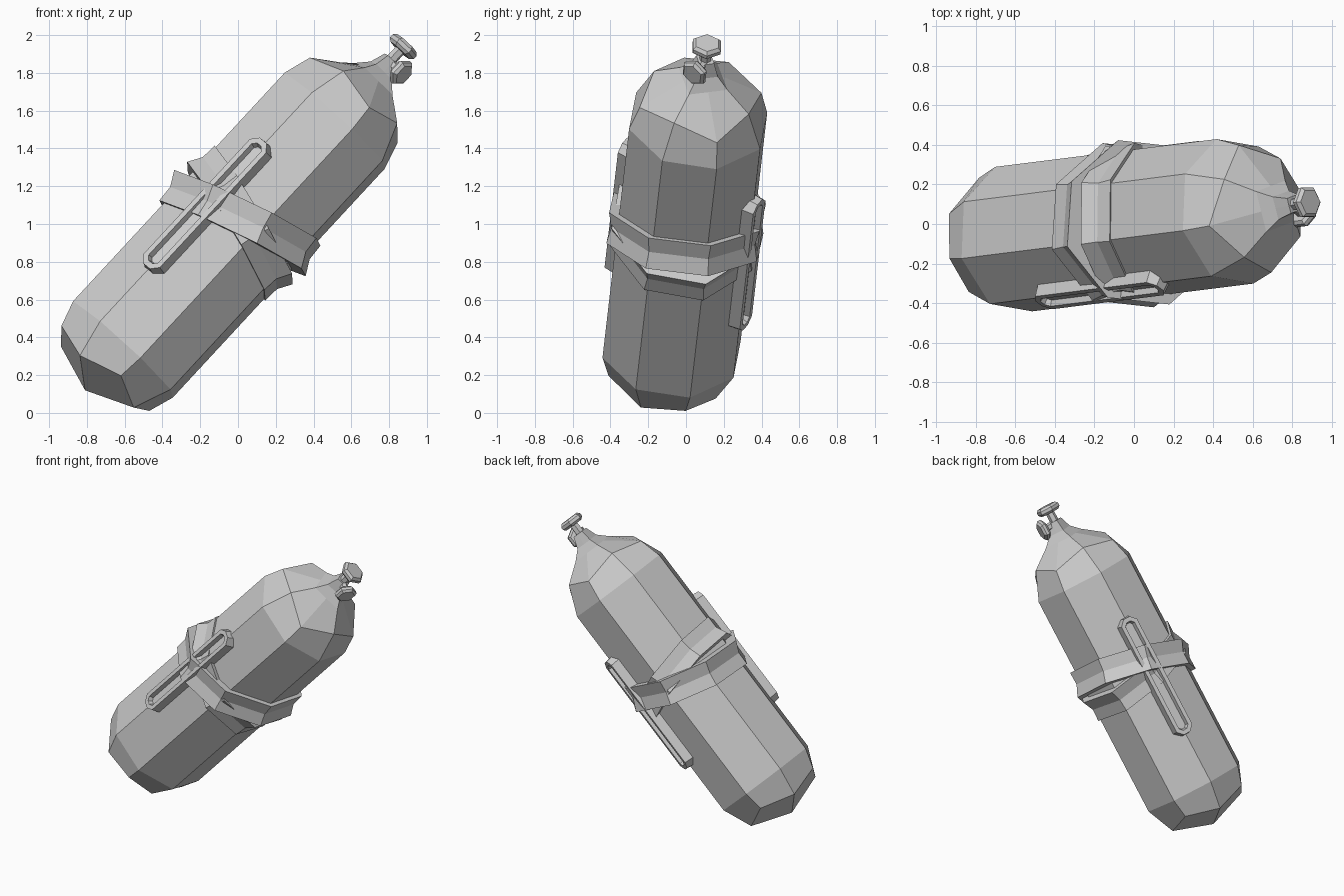
import bpy, bmesh
from math import sin, cos, radians
from mathutils import Matrix, Vector

cube = bpy.data.objects.get("Cube")
if cube:
    bpy.data.objects.remove(cube, do_unlink=True)

steel = bpy.data.materials.new("grey_steel")
steel.use_nodes = True
GREY = (0.6, 0.6, 0.6, 1)
steel.diffuse_color = GREY
steel.node_tree.nodes["Principled BSDF"].inputs["Base Color"].default_value = GREY

# Tilted frame: local z runs along the tank
axis = Vector((0.677, 0.085, 0.731)).normalized()
side = Vector((0.734, 0, -0.68))
side = (side - axis * side.dot(axis)).normalized()
TILT = Matrix((side, axis.cross(side), axis)).transposed().to_4x4()
TILT.translation = (0, 0, 0.994)

ANGLES = [15 + 45 * i for i in range(8)]


def polar(r, angle, z=0):
    return Vector((r * cos(radians(angle)), r * sin(radians(angle)), z))


def finish(name, bm, local=Matrix()):
    bmesh.ops.recalc_face_normals(bm, faces=bm.faces)
    mesh = bpy.data.meshes.new(name)
    bm.to_mesh(mesh)
    bm.free()
    mesh.materials.append(steel)
    obj = bpy.data.objects.new(name, mesh)
    bpy.context.collection.objects.link(obj)
    obj.matrix_world = TILT @ local
    return obj


def bridge(bm, a, b):
    n = len(a)
    for i in range(n):
        bm.faces.new((a[i], a[(i + 1) % n], b[(i + 1) % n], b[i]))


def loft(name, rings, local=Matrix(), closed=False):
    """Join rings of points; cap the ends, or close the loop of rings."""
    bm = bmesh.new()
    loops = [[bm.verts.new(p) for p in ring] for ring in rings]
    for a, b in zip(loops, loops[1:]):
        bridge(bm, a, b)
    if closed:
        bridge(bm, loops[-1], loops[0])
    else:
        bm.faces.new(loops[0])
        bm.faces.new(loops[-1])
    return finish(name, bm, local)


def lathe(name, profile, sides, start=0, local=Matrix()):
    step = 360 / sides
    return loft(name, [[polar(r, start + step * i, z) for i in range(sides)]
                       for r, z in profile], local)


# Tank body: each ring alternates between two radii and heights
SECTIONS = [  # even radius, even height, odd radius, odd height
    (0.335, -1.037, 0.29, -1.10),
    (0.38, -0.90, 0.38, -0.90),
    (0.38, 0.755, 0.38, 0.755),
    (0.335, 0.905, 0.29, 0.96),
    (0.106, 1.06, 0.15, 1.06),
    (0.06, 1.12, 0.085, 1.12),
    (0.04, 1.20, 0.055, 1.20),
]
bm = bmesh.new()
loops = []
for r0, z0, r1, z1 in SECTIONS:
    loops.append([bm.verts.new(polar(r1, a, z1) if i % 2 else polar(r0, a, z0))
                  for i, a in enumerate(ANGLES)])
for a, b in zip(loops, loops[1:]):
    bridge(bm, a, b)
bm.faces.new(loops[-1])
pole = bm.verts.new((0, 0, -1.196))
for i in range(1, 8, 2):
    bm.faces.new((pole, loops[0][i], loops[0][(i + 1) % 8], loops[0][(i + 2) % 8]))
finish("tank_body", bm)


# Two crossing straps, each a shallow grooved band in a tilted plane
def strap(name, radius, slope, half):
    normal = Vector((-slope, 0, 1)).normalized()
    profile = [(0.34, -half), (radius, -half), (radius - 0.02, 0),
               (radius, half), (0.34, half)]
    rings = []
    for r, offset in profile:
        rings.append([polar(r, a, slope * r * cos(radians(a)) + 0.015) + normal * offset
                      for a in ANGLES])
    loft(name, rings, closed=True)


strap("outer_strap", 0.435, 0.3, 0.09)
strap("inner_strap", 0.415, -0.3, 0.085)


# Slotted rails on opposite sides, with chamfered ends
def rail_outline(width, low, high, height):
    w, c = width / 2, width * 0.3
    return [Vector((height, y, z)) for y, z in (
        (-w, low + c), (-w + c, low), (w - c, low), (w, low + c),
        (w, high - c), (w - c, high), (-w + c, high), (-w, high - c))]


for name, angle in (("front_rail", 240), ("back_rail", 60)):
    loft(name, [rail_outline(0.15, -0.53, 0.40, 0.33),
                rail_outline(0.13, -0.52, 0.39, 0.415),
                rail_outline(0.075, -0.49, 0.36, 0.415),
                rail_outline(0.055, -0.48, 0.35, 0.385)],
         Matrix.Rotation(radians(angle), 4, "Z"))


# Valve stems and hexagonal knobs
def knob_profile(r, z, t):
    return [(r * 0.8, z), (r, z + t * 0.3), (r, z + t * 0.7), (r * 0.8, z + t)]


lathe("top_stem", [(0.032, 1.17), (0.03, 1.28)], 6, 15)
lathe("top_knob", knob_profile(0.085, 1.265, 0.055), 6, 0)
sideways = (Matrix.Translation((0, 0, 1.18)) @ Matrix.Rotation(radians(-33), 4, "Z")
            @ Matrix.Rotation(radians(90), 4, "Y"))
lathe("side_stem", [(0.028, 0), (0.028, 0.09)], 6, 0, sideways)
lathe("side_knob", knob_profile(0.075, 0.075, 0.05), 6, 0, sideways)
